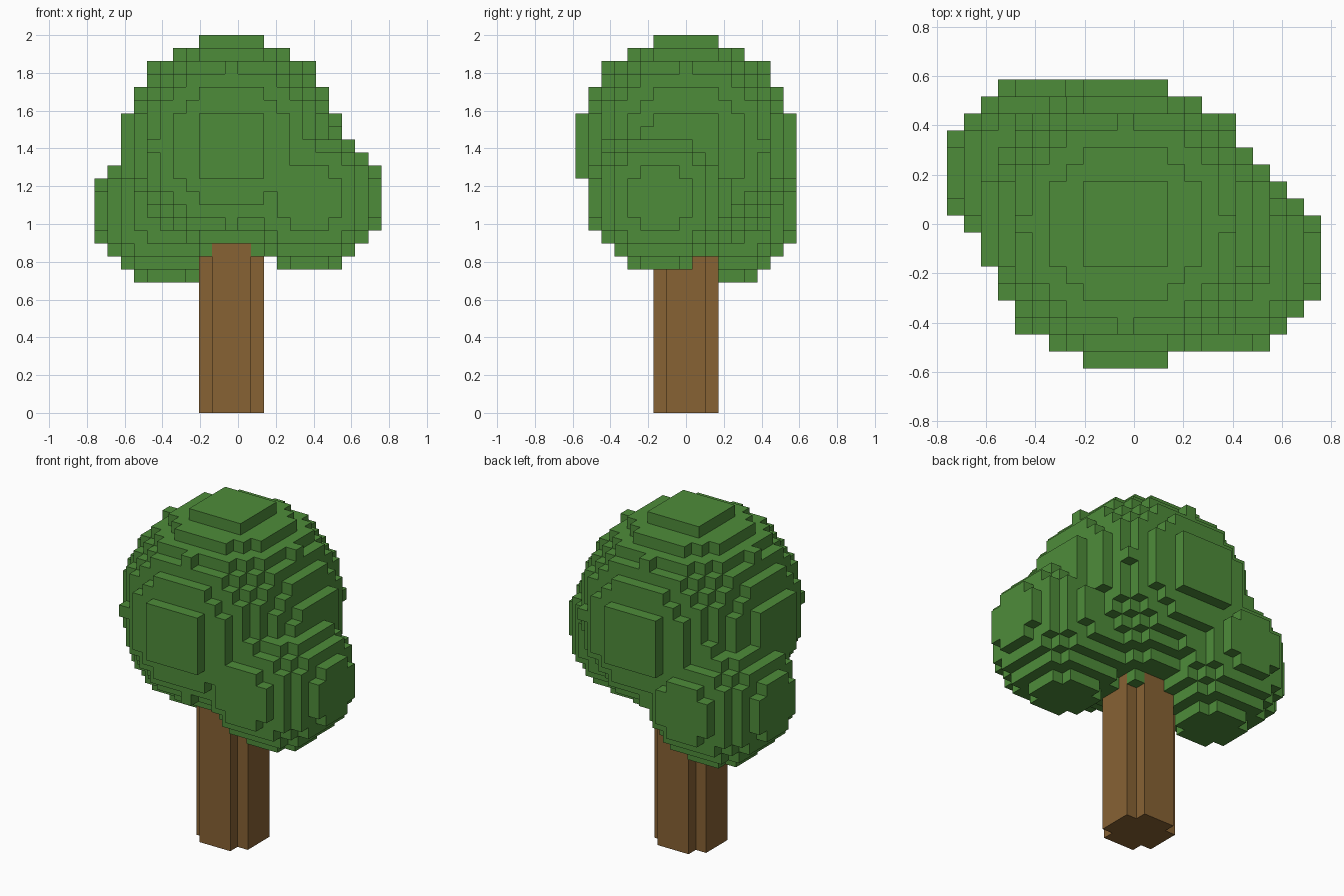
import bpy
import bmesh
from mathutils import Vector

cube = bpy.data.objects.get("Cube")
if cube:
    bpy.data.objects.remove(cube, do_unlink=True)

V = 2 / 29                              # block size
ORIGIN = Vector((-11 * V, -8.5 * V, 0))  # corner of block (0, 0, 0)


def make_material(name, rgb):
    mat = bpy.data.materials.new(name)
    mat.use_nodes = True
    mat.diffuse_color = (*rgb, 1)
    mat.node_tree.nodes["Principled BSDF"].inputs["Base Color"].default_value = (*rgb, 1)
    return mat


def add_object(name, bm, mat):
    bmesh.ops.recalc_face_normals(bm, faces=bm.faces)
    mesh = bpy.data.meshes.new(name)
    bm.to_mesh(mesh)
    bm.free()
    mesh.materials.append(mat)
    obj = bpy.data.objects.new(name, mesh)
    bpy.context.collection.objects.link(obj)


def ball(centre, radius):
    """Set of block cells whose centres lie inside a ball."""
    n = int(radius)
    r = range(-n, n + 1)
    return {(centre[0] + x, centre[1] + y, centre[2] + z)
            for x in r for y in r for z in r
            if x * x + y * y + z * z <= radius * radius}


def block_shell(cells, solid):
    """Outer block faces of cells, skipping sides that touch solid cells."""
    bm = bmesh.new()
    verts = {}

    def corner(p):
        if p not in verts:
            verts[p] = bm.verts.new(ORIGIN + Vector(p) * V)
        return verts[p]

    for cell in sorted(cells):
        for axis in range(3):
            for side in (0, 1):
                near = list(cell)
                near[axis] += 2 * side - 1
                if tuple(near) in solid:
                    continue
                loop = []
                for a, b in ((0, 0), (1, 0), (1, 1), (0, 1)):
                    p = list(cell)
                    p[axis] += side
                    p[(axis + 1) % 3] += a
                    p[(axis + 2) % 3] += b
                    loop.append(corner(tuple(p)))
                bm.faces.new(loop if side else loop[::-1])
    return bm


green = make_material("leaf green", (0.076, 0.262, 0.042))
brown = make_material("bark brown", (0.242, 0.122, 0.034))

# Trunk: a square column with notched corners
TRUNK_TOP = 13
bm = bmesh.new()
profile = [(0, 1), (1, 1), (1, 0), (4, 0), (4, 1), (5, 1),
           (5, 4), (4, 4), (4, 5), (1, 5), (1, 4), (0, 4)]
base = bm.faces.new([bm.verts.new(ORIGIN + Vector((8 + x, 6 + y, 0)) * V) for x, y in profile])
top = bmesh.ops.extrude_face_region(bm, geom=[base], use_keep_orig=True)
bmesh.ops.translate(bm, vec=(0, 0, TRUNK_TOP * V),
                    verts=[v for v in top["geom"] if isinstance(v, bmesh.types.BMVert)])
add_object("trunk", bm, brown)

trunk_cells = {(x, y, z) for x in range(8, 13) for y in range(6, 11) for z in range(TRUNK_TOP)
               if not (x in (8, 12) and y in (6, 10))}

# Foliage: a large crown with a lower lobe on each side
leaves = ball((10, 8, 20), 8.5) | ball((16, 6, 16), 5.5) | ball((5, 11, 15), 5.5)
leaves -= trunk_cells
bm = block_shell(leaves, leaves | trunk_cells)
add_object("foliage", bm, green)
